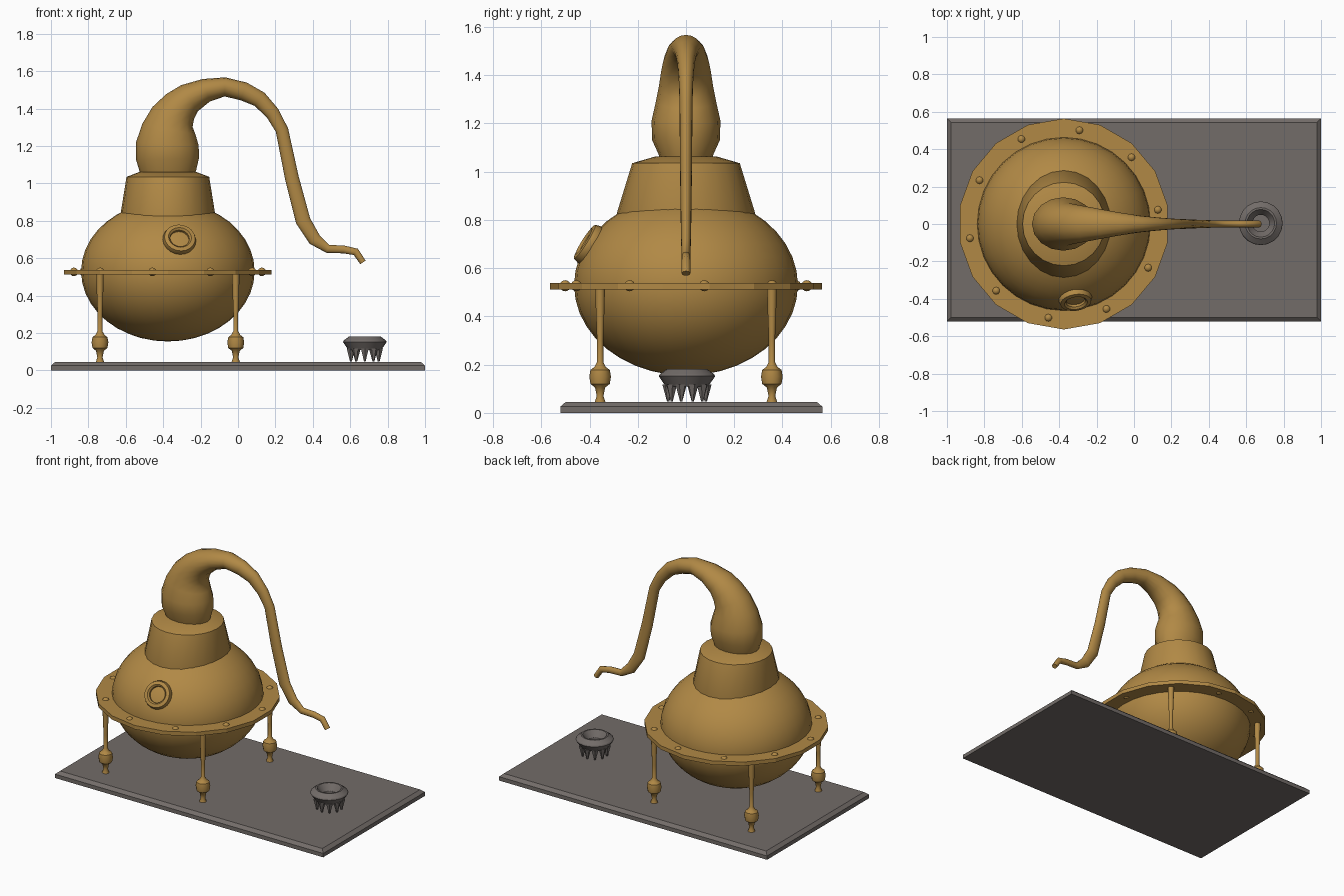
import bpy, bmesh, math
from mathutils import Vector, Matrix

old = bpy.data.objects.get("Cube")
if old:
    bpy.data.objects.remove(old, do_unlink=True)


def material(name, rgb):
    m = bpy.data.materials.new(name)
    m.use_nodes = True
    color = (*rgb, 1)
    m.diffuse_color = color
    m.node_tree.nodes["Principled BSDF"].inputs["Base Color"].default_value = color
    return m


COPPER = material("aged copper", (0.44, 0.25, 0.06))
SLATE = material("dark slate", (0.17, 0.15, 0.14))
POT_X = -0.375
POT_Z = 0.53
POT_R = 0.464


def finish(name, bm, mat, angle=40):
    """Turn a bmesh into a named object with smooth shading up to an angle."""
    bmesh.ops.recalc_face_normals(bm, faces=bm.faces)
    mesh = bpy.data.meshes.new(name)
    bm.to_mesh(mesh)
    bm.free()
    mesh.materials.append(mat)
    obj = bpy.data.objects.new(name, mesh)
    bpy.context.collection.objects.link(obj)
    if angle:
        bpy.ops.object.select_all(action='DESELECT')
        obj.select_set(True)
        bpy.context.view_layer.objects.active = obj
        bpy.ops.object.shade_smooth_by_angle(angle=math.radians(angle))
    return obj


def loft(name, rings, mat, closed=False, angle=40):
    """Skin a list of point rings, capped at both ends unless closed."""
    bm = bmesh.new()
    loops = [[bm.verts.new(p) for p in ring] for ring in rings]
    pairs = list(zip(loops, loops[1:]))
    if closed:
        pairs.append((loops[-1], loops[0]))
    else:
        bm.faces.new(loops[0])
        bm.faces.new(loops[-1])
    n = len(loops[0])
    for a, b in pairs:
        for i in range(n):
            j = (i + 1) % n
            bm.faces.new((a[i], a[j], b[j], b[i]))
    return finish(name, bm, mat, angle)


def oval(center, u, v, n, start=0.0):
    """Ring of points around center spanned by the half axes u and v."""
    turns = [start + math.tau * i / n for i in range(n)]
    return [center + u * math.cos(t) + v * math.sin(t) for t in turns]


def lathe(name, profile, mat, place, n=20, start=0.0, **options):
    """Turn a (radius, height) profile about the z axis of a placement matrix."""
    rings = []
    for r, z in profile:
        ring = oval(Vector((0, 0, z)), Vector((r, 0, 0)), Vector((0, r, 0)), n, start)
        rings.append([place @ p for p in ring])
    return loft(name, rings, mat, **options)


def at(x, y, z=0.0):
    return Matrix.Translation((x, y, z))


# Base board with a chamfered top edge
board = []
for inset, z in ((0, 0), (0, 0.026), (0.022, 0.045)):
    x, y = 1 - inset, 0.543 - inset
    board.append([Vector((sx * x, 0.022 + sy * y, z))
                  for sx, sy in ((-1, -1), (1, -1), (1, 1), (-1, 1))])
loft("base_board", board, SLATE, angle=0)

# Round pot
bm = bmesh.new()
bmesh.ops.create_uvsphere(bm, u_segments=32, v_segments=20, radius=1)
bmesh.ops.scale(bm, vec=(POT_R, POT_R, 0.375), verts=bm.verts)
bmesh.ops.translate(bm, vec=(POT_X, 0, POT_Z), verts=bm.verts)
finish("pot", bm, COPPER)

# Tapered shoulder, a little deeper than wide at its foot
shoulder = [(0.25, 0.28, 0.80), (0.254, 0.286, 0.83), (0.221, 0.223, 1.035), (0.15, 0.13, 1.062)]
loft("shoulder", [oval(Vector((POT_X, 0, z)), Vector((rx, 0, 0)), Vector((0, ry, 0)), 24)
                  for rx, ry, z in shoulder], COPPER, angle=30)

# Swan neck pipe: x, z, radius in the bend plane, radius across it
neck = [
    (-.375, 1.03, .14, .105), (-.375, 1.07, .152, .113), (-.377, 1.13, .168, .14),
    (-.378, 1.21, .168, .143), (-.37, 1.29, .145, .125), (-.35, 1.355, .12, .112),
    (-.31, 1.41, .1, .104), (-.26, 1.455, .083, .095), (-.17, 1.498, .063, .078),
    (-.07, 1.516, .051, .06), (.03, 1.492, .05, .045), (.115, 1.45, .044, .036),
    (.185, 1.375, .038, .03), (.235, 1.285, .034, .027), (.288, 1.03, .037, .025),
    (.348, .8, .04, .022), (.41, .7, .035, .02), (.48, .65, .022, .018),
    (.565, .647, .021, .018), (.63, .634, .02, .018), (.668, .578, .017, .018),
]
path = [Vector((x, 0, z)) for x, z, _, _ in neck]
across = Vector((0, 1, 0))
rings = []
for i, (_, _, r_bend, r_across) in enumerate(neck):
    tangent = path[min(i + 1, len(path) - 1)] - path[max(i - 1, 0)]
    side = across.cross(tangent).normalized()
    rings.append(oval(path[i], side * r_bend, across * r_across, 16))
loft("swan_neck", rings, COPPER, angle=50)

# Faceted flange around the pot
lathe("flange", [(0.45, 0.512), (0.564, 0.512), (0.564, 0.538), (0.45, 0.538)],
      COPPER, at(POT_X, 0), n=18, start=math.radians(10), closed=True, angle=0)

# Rivets through the flange
for i in range(10):
    a = math.radians(8.6 + 36 * i)
    bm = bmesh.new()
    bmesh.ops.create_uvsphere(bm, u_segments=10, v_segments=8, radius=0.023)
    bmesh.ops.translate(bm, vec=(POT_X + 0.508 * math.cos(a), 0.508 * math.sin(a), 0.527),
                        verts=bm.verts)
    finish(f"rivet_{i + 1}", bm, COPPER)

# Four turned legs
leg = [(0.022, 0.045), (0.014, 0.07), (0.021, 0.105), (0.04, 0.12), (0.045, 0.15),
       (0.04, 0.178), (0.024, 0.19), (0.013, 0.21), (0.013, 0.3), (0.018, 0.43), (0.02, 0.515)]
for sx, side in ((1, "left"), (-1, "right")):
    for sy, end in ((-1, "front"), (1, "back")):
        lathe(f"{end}_{side}_leg", leg, COPPER, at(POT_X + sx * 0.363, sy * 0.356), n=12)

# Porthole rim set square to the pot wall
normal = Vector((0.126, -0.84, 0.53)).normalized()
place = at(-0.313, -0.405, 0.70) @ normal.to_track_quat('Z', 'Y').to_matrix().to_4x4()
lathe("porthole_rim", [(0.08, -0.03), (0.09, -0.005), (0.083, 0.018), (0.062, 0.022),
                       (0.052, 0.012), (0.05, -0.03)], COPPER, place, closed=True)

# Burner ring standing on pointed teeth
BURNER = at(0.678, 0.004)
lathe("burner_ring", [(0.088, 0.11), (0.117, 0.152), (0.113, 0.16), (0.084, 0.182),
                      (0.074, 0.182), (0.045, 0.14), (0.045, 0.11)],
      SLATE, BURNER, closed=True, angle=25)
for i in range(10):
    turn = Matrix.Rotation(math.tau * (i + 0.5) / 10, 4, 'Z')
    lathe(f"burner_tooth_{i + 1}", [(0.005, 0.048), (0.024, 0.118)], SLATE,
          BURNER @ turn @ at(0.078, 0), n=6, angle=0)
